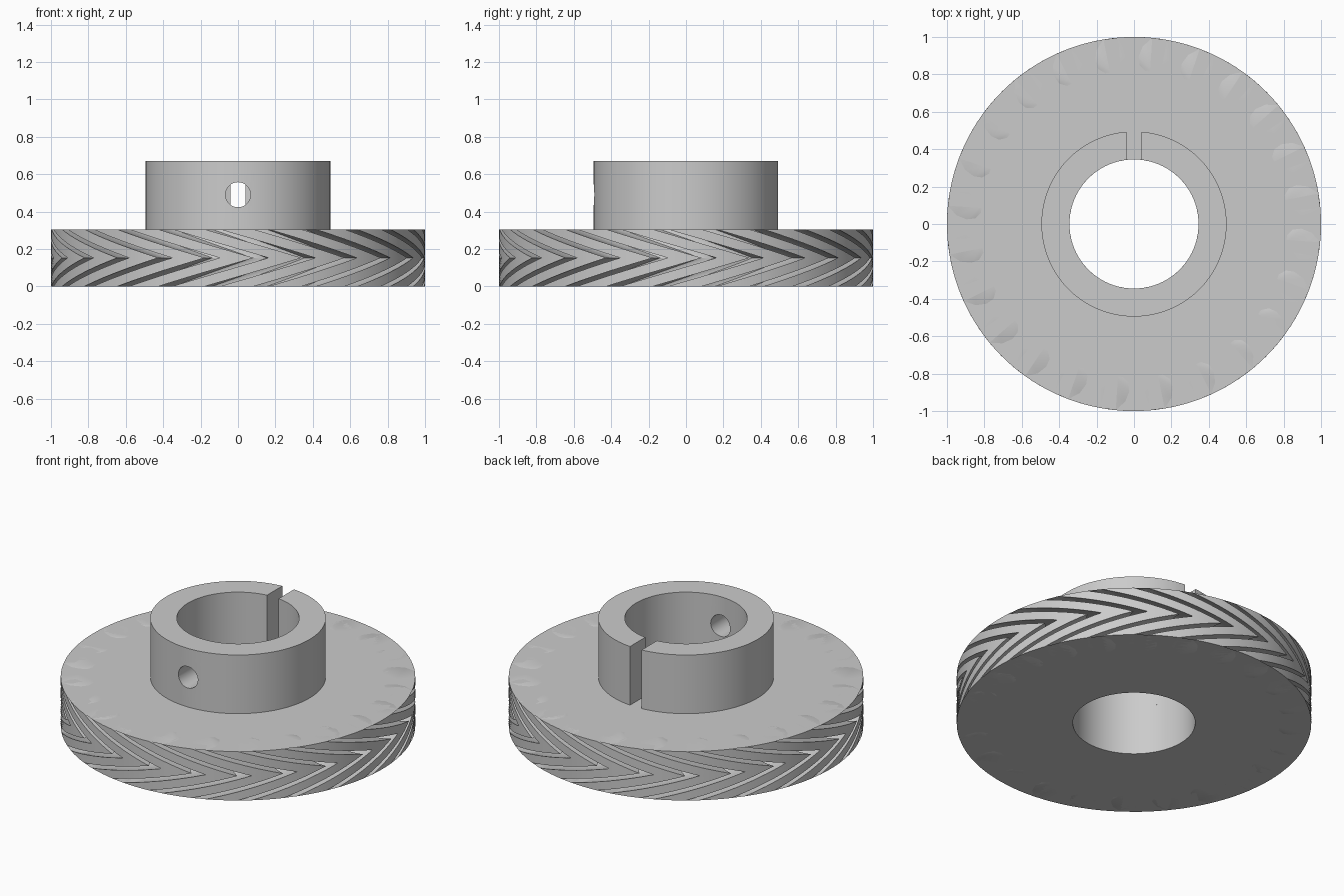
import bpy, bmesh, math

cube = bpy.data.objects.get("Cube")
if cube:
    bpy.data.objects.remove(cube, do_unlink=True)

TEETH = 24
PITCH = 360 / TEETH
TWIST = 30            # degrees of twist from each face to the middle
GEAR_H = 0.305
HUB_TOP = 0.67
BORE_R, HUB_R = 0.345, 0.495
BORE_STEPS = 5
LAYERS = 24

grey = bpy.data.materials.new("plain grey")
grey.use_nodes = True
grey.diffuse_color = (0.6, 0.6, 0.6, 1)
grey.node_tree.nodes["Principled BSDF"].inputs["Base Color"].default_value = (0.6, 0.6, 0.6, 1)


def add_object(name, bm):
    bmesh.ops.recalc_face_normals(bm, faces=bm.faces)
    mesh = bpy.data.meshes.new(name)
    bm.to_mesh(mesh)
    bm.free()
    mesh.materials.append(grey)
    ob = bpy.data.objects.new(name, mesh)
    bpy.context.collection.objects.link(ob)
    return ob


def smooth(ob):
    bpy.ops.object.select_all(action="DESELECT")
    ob.select_set(True)
    bpy.context.view_layer.objects.active = ob
    bpy.ops.object.shade_smooth_by_angle(angle=math.radians(30))


def polar(degrees, radius, z):
    a = math.radians(90 + degrees)
    return radius * math.cos(a), radius * math.sin(a), z


# One pitch of the gear outline: land, rounded groove, land (degrees, radius)
groove = [(0, 1), (2.4, 1), (4.8, 1), (3.6, 0.95), (2.8, 0.895), (3.4, 0.85),
          (5.4, 0.825), (8, 0.82), (10.8, 0.82), (13, 0.85), (13.4, 0.895),
          (12.2, 0.95), (9.4, 1), (12.2, 1)]


# Herringbone gear disc: outline twisted to the middle and back again
def build_gear():
    bm = bmesh.new()
    rings = []
    for k in range(LAYERS + 1):
        t = k / LAYERS
        turn = TWIST * (1 - abs(2 * t - 1))
        rings.append([bm.verts.new(polar(s * PITCH + a + turn, r, t * GEAR_H))
                      for s in range(TEETH) for a, r in groove])
    n_bore = TEETH * BORE_STEPS
    bores = [[bm.verts.new(polar(i * 360 / n_bore, BORE_R, z)) for i in range(n_bore)]
             for z in (0, GEAR_H)]
    for stack in (rings, bores):
        for low, high in zip(stack, stack[1:]):
            n = len(low)
            for i in range(n):
                j = (i + 1) % n
                bm.faces.new((low[i], low[j], high[j], high[i]))
    # Flat faces, one wedge per tooth
    m = len(groove)
    for outer, inner in ((rings[0], bores[0]), (rings[-1], bores[1])):
        for s in range(TEETH):
            rim = [outer[(s * m + i) % len(outer)] for i in range(m + 1)]
            hole = [inner[(s * BORE_STEPS + i) % n_bore] for i in range(BORE_STEPS + 1)]
            bm.faces.new(rim + hole[::-1])
    caps = [f for f in bm.faces if len(f.verts) > 4]
    bmesh.ops.triangulate(bm, faces=caps)
    return add_object("herringbone_gear", bm)


# Hub collar as a plain tube
def build_hub(steps=96):
    bm = bmesh.new()
    corners = [(BORE_R, GEAR_H), (HUB_R, GEAR_H), (HUB_R, HUB_TOP), (BORE_R, HUB_TOP)]
    loops = [[bm.verts.new(polar(i * 360 / steps, r, z)) for r, z in corners]
             for i in range(steps)]
    for i in range(steps):
        a, b = loops[i], loops[(i + 1) % steps]
        for c in range(4):
            d = (c + 1) % 4
            bm.faces.new((a[c], b[c], b[d], a[d]))
    return add_object("hub_collar", bm)


def cut(ob, cutter):
    cutter.hide_render = True
    mod = ob.modifiers.new("cut", "BOOLEAN")
    mod.operation = "DIFFERENCE"
    mod.solver = "EXACT"
    mod.object = cutter
    deps = bpy.context.evaluated_depsgraph_get()
    mesh = bpy.data.meshes.new_from_object(ob.evaluated_get(deps))
    ob.modifiers.clear()
    ob.data = mesh
    bpy.data.objects.remove(cutter, do_unlink=True)


gear = build_gear()
hub = build_hub()

# Key slot at the back of the hub
bm = bmesh.new()
bmesh.ops.create_cube(bm, size=1)
bmesh.ops.scale(bm, vec=(0.08, 0.4, 0.6), verts=bm.verts)
bmesh.ops.translate(bm, vec=(0, 0.42, 0.55), verts=bm.verts)
cut(hub, add_object("slot_cutter", bm))

# Round screw hole at the front of the hub
bm = bmesh.new()
bmesh.ops.create_cone(bm, cap_ends=True, segments=32, radius1=0.067, radius2=0.067, depth=0.4)
for v in bm.verts:
    x, y, z = v.co
    v.co = (x, z - 0.42, y + 0.49)
cut(hub, add_object("hole_cutter", bm))

for part in (gear, hub):
    smooth(part)
